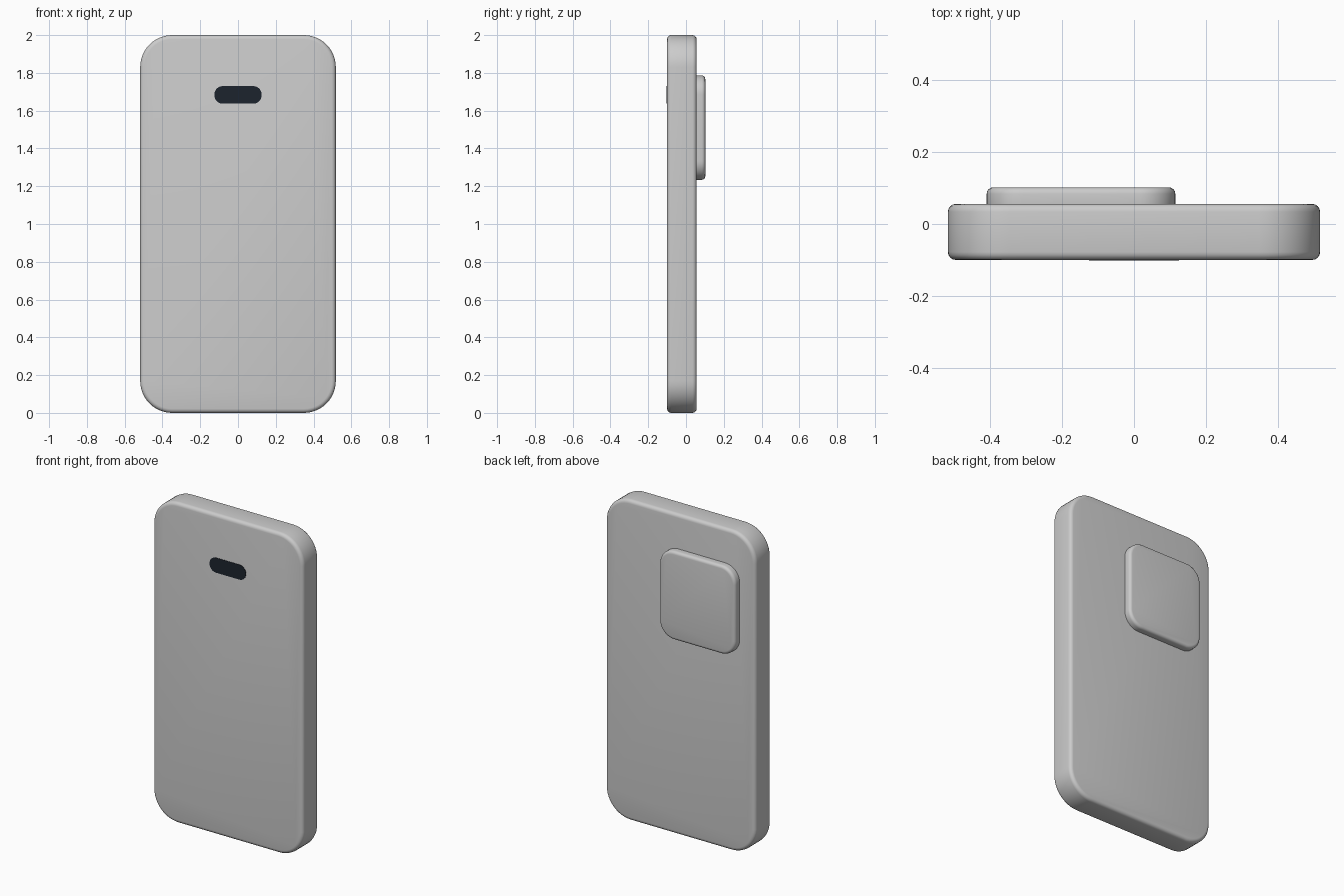
import bpy, bmesh, math

if "Cube" in bpy.data.objects:
    bpy.data.objects.remove(bpy.data.objects["Cube"])


def rounded_slab(name, x, y, z, radius, edge=0.0, segs=12):
    """Slab from (min, max) ranges, rounded outline in XZ, softened front/back rims."""
    bm = bmesh.new()
    bmesh.ops.create_cube(bm, size=1)
    for v in bm.verts:
        v.co = [(a + b) / 2 + c * (b - a) for c, (a, b) in zip(v.co, (x, y, z))]
    # outline corners
    corners = [e for e in bm.edges if abs(e.verts[0].co.y - e.verts[1].co.y) > 1e-5]
    bmesh.ops.bevel(bm, geom=corners, offset=radius, segments=segs,
                    profile=0.5, affect='EDGES')
    # front and back rims
    if edge:
        rims = [e for e in bm.edges if abs(e.verts[0].co.y - e.verts[1].co.y) < 1e-5]
        bmesh.ops.bevel(bm, geom=rims, offset=edge, segments=4,
                        profile=0.5, affect='EDGES')
    bmesh.ops.recalc_face_normals(bm, faces=bm.faces)
    mesh = bpy.data.meshes.new(name)
    bm.to_mesh(mesh)
    bm.free()
    ob = bpy.data.objects.new(name, mesh)
    bpy.context.collection.objects.link(ob)
    bpy.ops.object.select_all(action='DESELECT')
    ob.select_set(True)
    bpy.context.view_layer.objects.active = ob
    bpy.ops.object.shade_smooth_by_angle(angle=math.radians(35))
    return ob


# phone body
rounded_slab("body", (-0.518, 0.518), (-0.1, 0.056), (0, 2), 0.17, 0.022)

# raised camera plate on the back
rounded_slab("camera_plate", (-0.41, 0.115), (0.03, 0.102), (1.234, 1.786), 0.1, 0.018)

# dark pill on the screen
pill = rounded_slab("screen_pill", (-0.125, 0.125), (-0.102, -0.095), (1.637, 1.73), 0.044)
dark = bpy.data.materials.new("dark_glass")
dark.diffuse_color = (0.012, 0.017, 0.027, 1)
dark.use_nodes = True
dark.node_tree.nodes["Principled BSDF"].inputs["Base Color"].default_value = dark.diffuse_color
pill.data.materials.append(dark)
